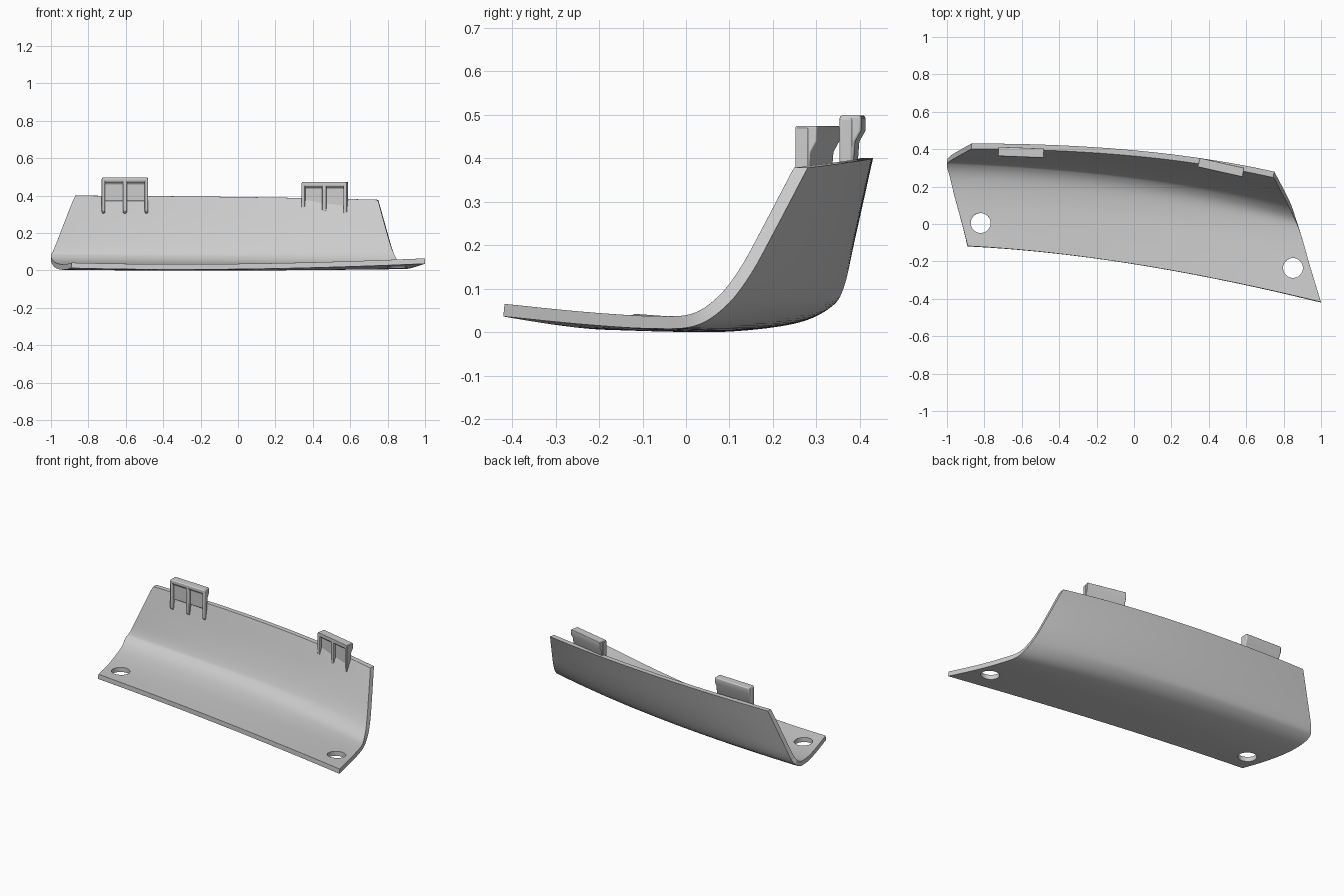
import bpy, bmesh, math
from mathutils import Vector

if "Cube" in bpy.data.objects:
    bpy.data.objects.remove(bpy.data.objects["Cube"])

NU, NV, THICK = 48, 6, 0.029

# Outer-skin sections, front lip -> floor -> bend -> wall top
LEFT = [(-.89, -.12, .013), (-.925, .02, .004), (-.96, .15, .007), (-.985, .26, .022),
        (-1.0, .33, .055), (-.985, .362, .10), (-.94, .39, .22), (-.87, .43, .40)]
MID = [(0, -.215, .007), (0, -.06, .002), (0, .07, .001), (0, .18, .015),
       (0, .25, .05), (0, .288, .10), (0, .338, .22), (0, .394, .393)]
RIGHT = [(1.0, -.42, .036), (.945, -.24, .018), (.9, -.08, .008), (.868, .02, .014),
         (.845, .09, .058), (.82, .147, .13), (.79, .205, .235), (.75, .28, .378)]


def smooth_path(pts, n):
    """Catmull-Rom curve through the points."""
    p = [Vector(q) for q in pts]
    p = [2 * p[0] - p[1]] + p + [2 * p[-1] - p[-2]]
    out = []
    for i in range(1, len(p) - 2):
        a, b, c, d = p[i - 1:i + 3]
        for k in range(n):
            t = k / n
            out.append(.5 * (2 * b + (c - a) * t + (2 * a - 5 * b + 4 * c - d) * t * t
                             + (3 * b - a - 3 * c + d) * t ** 3))
    return out + [p[-2]]


def finish(name, bm, bevel, segments=2):
    bmesh.ops.recalc_face_normals(bm, faces=bm.faces)
    mesh = bpy.data.meshes.new(name)
    bm.to_mesh(mesh)
    bm.free()
    ob = bpy.data.objects.new(name, mesh)
    bpy.context.collection.objects.link(ob)
    bpy.ops.object.select_all(action='DESELECT')
    ob.select_set(True)
    bpy.context.view_layer.objects.active = ob
    bpy.ops.object.shade_smooth_by_angle(angle=math.radians(40))
    if bevel:
        m = ob.modifiers.new("soft_edges", 'BEVEL')
        m.width, m.segments = bevel, segments
        m.limit_method, m.angle_limit = 'ANGLE', math.radians(40)
    return ob


# Curved plate: outer skin blended across three sections, inner skin offset from it
a, b, c = (smooth_path(s, NV) for s in (LEFT, MID, RIGHT))
outer = []
for i in range(NU + 1):
    u = i / NU
    wa, wb, wc = 2 * (u - .5) * (u - 1), 4 * u * (1 - u), 2 * u * (u - .5)
    outer.append([p * wa + q * wb + r * wc for p, q, r in zip(a, b, c)])
rows = len(outer[0])
inner = []
for i in range(NU + 1):
    line = []
    for j in range(rows):
        du = outer[min(i + 1, NU)][j] - outer[max(i - 1, 0)][j]
        dv = outer[i][min(j + 1, rows - 1)] - outer[i][max(j - 1, 0)]
        n = du.cross(dv).normalized()
        if j == rows - 1:  # level rim on top of the wall
            n = Vector((n.x, n.y, 0)) / (n.x ** 2 + n.y ** 2)
        line.append(outer[i][j] + n * THICK)
    inner.append(line)

bm = bmesh.new()
vo = [[bm.verts.new(p) for p in line] for line in outer]
vi = [[bm.verts.new(p) for p in line] for line in inner]
for i in range(NU):
    for j in range(rows - 1):
        for g in (vo, vi):
            bm.faces.new((g[i][j], g[i + 1][j], g[i + 1][j + 1], g[i][j + 1]))
    for j in (0, rows - 1):
        bm.faces.new((vo[i][j], vo[i + 1][j], vi[i + 1][j], vi[i][j]))
for j in range(rows - 1):
    for i in (0, NU):
        bm.faces.new((vo[i][j], vo[i][j + 1], vi[i][j + 1], vi[i][j]))
plate = finish("curved_plate", bm, 0)

# Screw holes
for x, y in ((-.82, .005), (.85, -.235)):
    bpy.ops.mesh.primitive_cylinder_add(vertices=48, radius=.053, depth=.3, location=(x, y, .03))
    cutter = bpy.context.object
    cutter.name = "hole_cutter"
    cutter.hide_render = True
    cutter.display_type = 'WIRE'
    m = plate.modifiers.new("hole", 'BOOLEAN')
    m.operation, m.solver, m.object = 'DIFFERENCE', 'EXACT', cutter
    cutter.hide_set(True)
m = plate.modifiers.new("soft_edges", 'BEVEL')
m.width, m.segments = .005, 2
m.limit_method, m.angle_limit = 'ANGLE', math.radians(50)


def prism(bm, profile, x0, x1):
    ends = [[bm.verts.new((x, y, z)) for y, z in profile] for x in (x0, x1)]
    for e in ends:
        bm.faces.new(e)
    for k in range(len(profile)):
        n = (k + 1) % len(profile)
        bm.faces.new((ends[0][k], ends[0][n], ends[1][n], ends[1][k]))


def clip(name, loc, angle, tip):
    """Hooked clip: overhanging head, recessed web and three ribs running down the wall."""
    bm = bmesh.new()
    back = [(.05, 0), (.05, -.035), (.036, -.06), (.032, -.11)]
    prism(bm, [(0, 0)] + back + [(.016, -.13), (.016, -.035), (0, -.022)], -.122, .122)
    for x, w in ((-.115, .009), (0, .011), (.115, .009)):
        prism(bm, [(0, -.004), (.03, -.004), (.03, -.11), (tip, -.195), (0, -.18)], x - w, x + w)
    ob = finish(name, bm, .006, 3)
    ob.location = loc
    ob.rotation_euler.z = angle


clip("left_clip", (-.605, .358, .498), -.04, .016)
clip("right_clip", (.46, .278, .474), -.22, .002)
